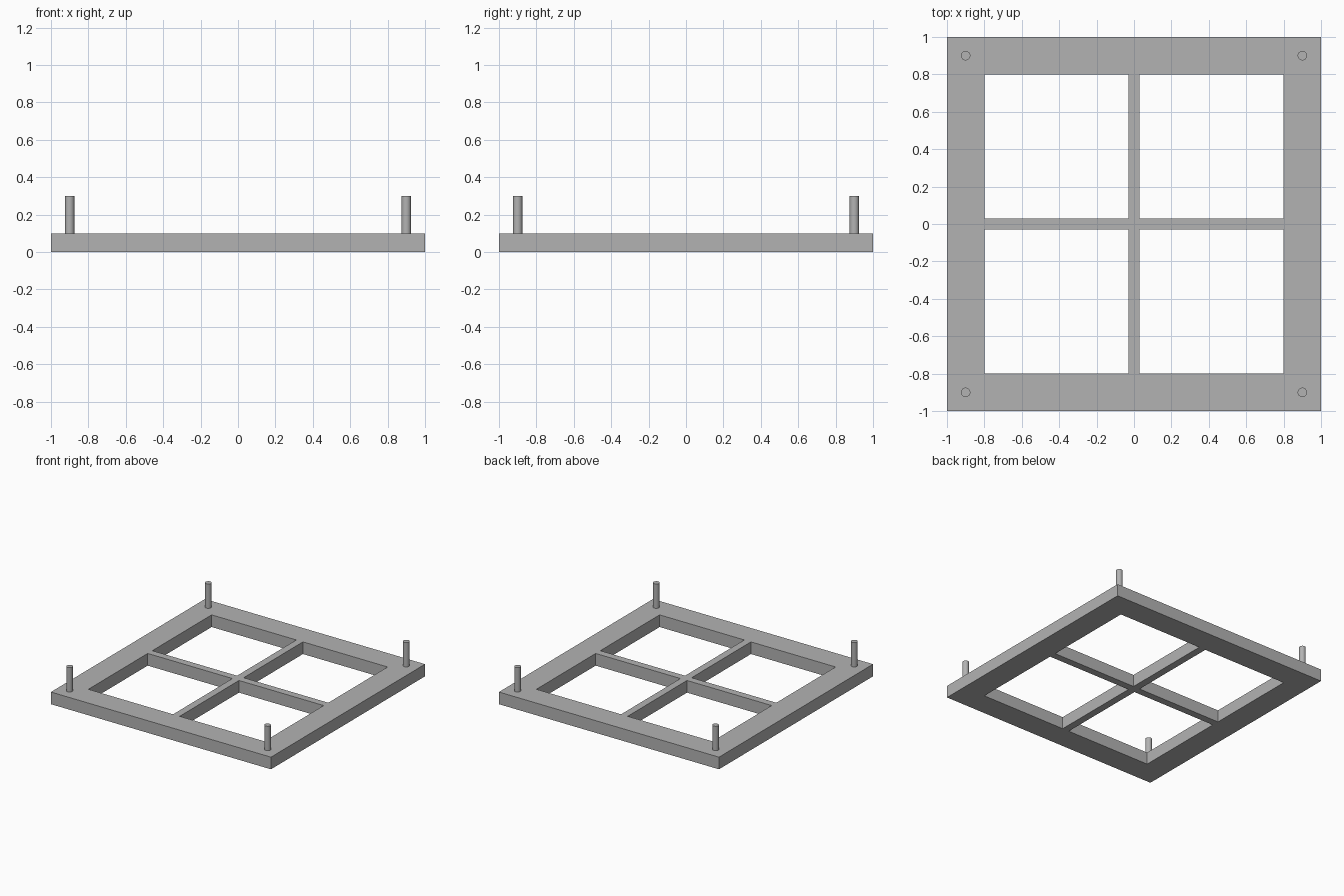
import bpy, bmesh
from mathutils import Vector

cube = bpy.data.objects.get("Cube")
if cube:
    bpy.data.objects.remove(cube, do_unlink=True)

OUTER, INNER, BAR = 1.0, 0.8, 0.03      # half sizes of frame, opening and cross bar
THICK = 0.1
PIN_POS, PIN_RADIUS, PIN_HEIGHT = 0.9, 0.025, 0.2

# Grey material
grey = bpy.data.materials.new("grey")
grey.use_nodes = True
colour = (0.45, 0.45, 0.45, 1)
grey.diffuse_color = colour
grey.node_tree.nodes["Principled BSDF"].inputs["Base Color"].default_value = colour

# Window frame: a square sheet sliced along the bars, panes removed, then thickened
bm = bmesh.new()
bmesh.ops.create_grid(bm, x_segments=1, y_segments=1, size=OUTER)
for axis in (Vector((1, 0, 0)), Vector((0, 1, 0))):
    for offset in (-INNER, -BAR, BAR, INNER):
        bmesh.ops.bisect_plane(bm, geom=bm.verts[:] + bm.edges[:] + bm.faces[:],
                               plane_co=axis * offset, plane_no=axis)
panes = [f for f in bm.faces
         if all(BAR < abs(c) < INNER for c in f.calc_center_median().xy)]
bmesh.ops.delete(bm, geom=panes, context='FACES')
top = bmesh.ops.extrude_face_region(bm, geom=bm.faces[:], use_keep_orig=True)["geom"]
bmesh.ops.translate(bm, verts=[g for g in top if isinstance(g, bmesh.types.BMVert)],
                    vec=(0, 0, THICK))
bmesh.ops.recalc_face_normals(bm, faces=bm.faces)
mesh = bpy.data.meshes.new("window_frame")
bm.to_mesh(mesh)
bm.free()
mesh.materials.append(grey)
frame = bpy.data.objects.new("window_frame", mesh)
bpy.context.collection.objects.link(frame)

# Round pins on the four corners
for x, side in ((-1, "right"), (1, "left")):
    for y, end in ((-1, "front"), (1, "back")):
        bpy.ops.mesh.primitive_cylinder_add(
            vertices=32, radius=PIN_RADIUS, depth=PIN_HEIGHT,
            location=(x * PIN_POS, y * PIN_POS, THICK + PIN_HEIGHT / 2))
        pin = bpy.context.object
        pin.name = f"pin_{end}_{side}"
        pin.data.materials.append(grey)
        bpy.ops.object.shade_smooth_by_angle()
